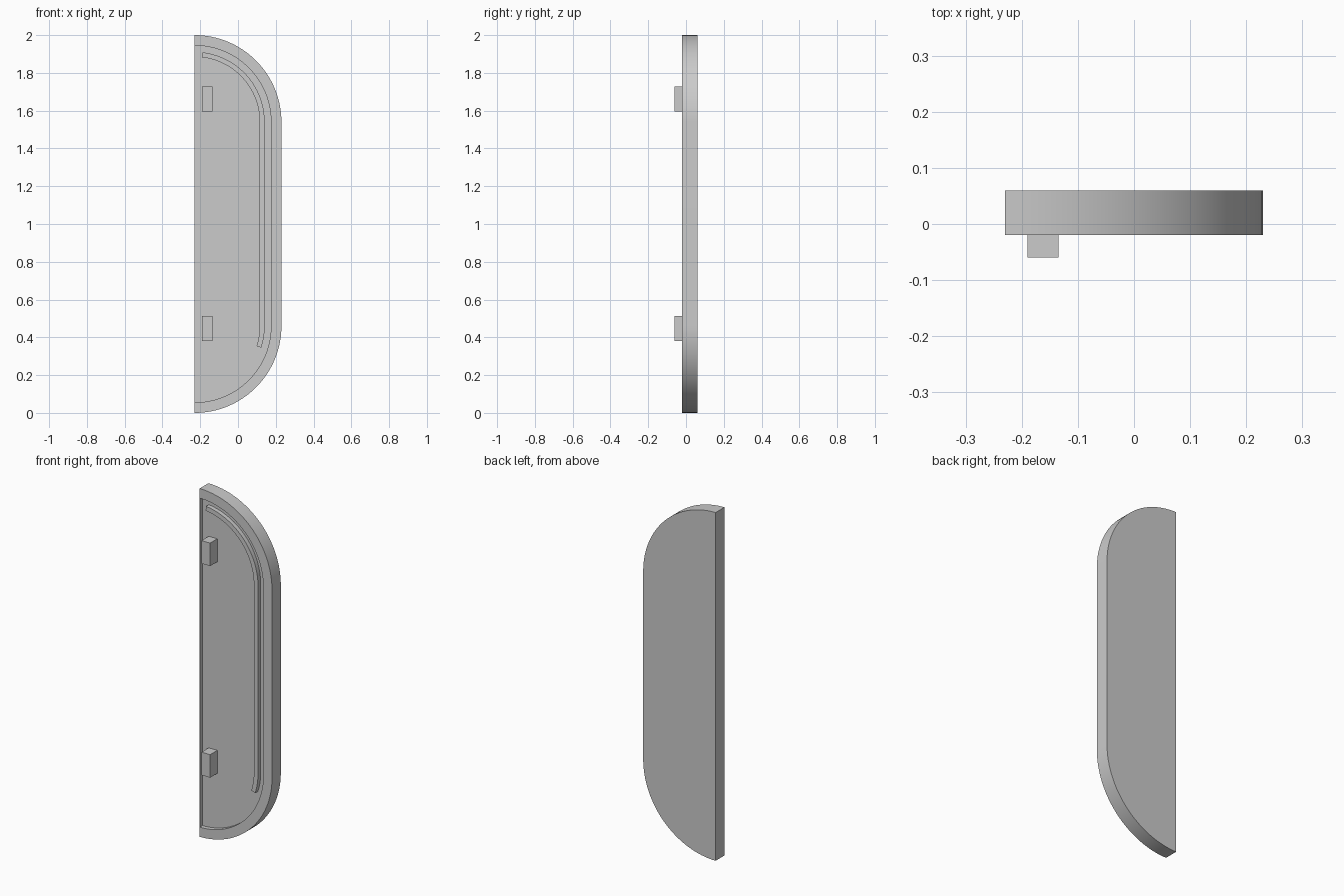
import bpy
import bmesh
from math import sin, cos, radians

if "Cube" in bpy.data.objects:
    bpy.data.objects.remove(bpy.data.objects["Cube"], do_unlink=True)

HINGE_X = -0.23            # straight edge, also the centre line of both arcs
RADIUS, LOW, HIGH = 0.46, 0.46, 1.54
FRONT, FLOOR, BACK = -0.02, 0.005, 0.06

grey = bpy.data.materials.new("light_grey")
grey.use_nodes = True
colour = (0.6, 0.6, 0.6, 1)
grey.diffuse_color = colour
grey.node_tree.nodes["Principled BSDF"].inputs["Base Color"].default_value = colour


def finish(name, bm):
    bmesh.ops.recalc_face_normals(bm, faces=bm.faces)
    mesh = bpy.data.meshes.new(name)
    bm.to_mesh(mesh)
    bm.free()
    mesh.materials.append(grey)
    obj = bpy.data.objects.new(name, mesh)
    bpy.context.collection.objects.link(obj)
    bpy.ops.object.select_all(action="DESELECT")
    obj.select_set(True)
    bpy.context.view_layer.objects.active = obj
    bpy.ops.object.shade_smooth_by_angle(angle=radians(30))
    return obj


def d_path(radius, start=90, end=-90, steps=32):
    """Points (x, z) down the upper arc, the straight side and the lower arc."""
    points = []
    for z, a, b in ((HIGH, start, 0), (LOW, 0, end)):
        for i in range(steps + 1):
            t = radians(a + (b - a) * i / steps)
            points.append((HINGE_X + radius * cos(t), z + radius * sin(t)))
    return points


def row(bm, points, y):
    return [bm.verts.new((x, y, z)) for x, z in points]


def strip(bm, a, b):
    for i in range(len(a) - 1):
        bm.faces.new((a[i], a[i + 1], b[i + 1], b[i]))


def box(name, x0, x1, y0, y1, z0, z1):
    bm = bmesh.new()
    bmesh.ops.create_cube(bm, size=1)
    for v in bm.verts:
        v.co.x = x1 if v.co.x > 0 else x0
        v.co.y = y1 if v.co.y > 0 else y0
        v.co.z = z1 if v.co.z > 0 else z0
    return finish(name, bm)


# Door panel: D-shaped slab with a raised rim around a recessed floor
INNER = RADIUS - 0.055
bm = bmesh.new()
back = row(bm, d_path(RADIUS), BACK)
front = row(bm, d_path(RADIUS), FRONT)
lip = row(bm, d_path(INNER), FRONT)
floor = row(bm, d_path(INNER), FLOOR)
strip(bm, back, front)
strip(bm, front, lip)
strip(bm, lip, floor)
bm.faces.new(back)
bm.faces.new(floor)
bm.faces.new((front[0], back[0], back[-1], front[-1],
              lip[-1], floor[-1], floor[0], lip[0]))
finish("door_panel", bm)

# Thin skin closing the recess along the straight edge
box("straight_edge_skin", HINGE_X, HINGE_X + 0.001, FRONT, FLOOR,
    LOW - INNER, HIGH + INNER)

# Seal ridge: square strip following the rim, stopping short at the bottom
bm = bmesh.new()
rows = [row(bm, d_path(r, 83.6, -18), y)
        for r, y in ((0.345, FLOOR), (0.345, FRONT), (0.371, FRONT), (0.371, FLOOR))]
for i in range(4):
    strip(bm, rows[i], rows[(i + 1) % 4])
for end in (0, -1):
    bm.faces.new([r[end] for r in rows])
finish("seal_ridge", bm)

# Hinge blocks
for name, z in (("upper_hinge_block", 1.595), ("lower_hinge_block", 0.38)):
    box(name, -0.19, -0.135, -0.06, FLOOR, z, z + 0.132)
